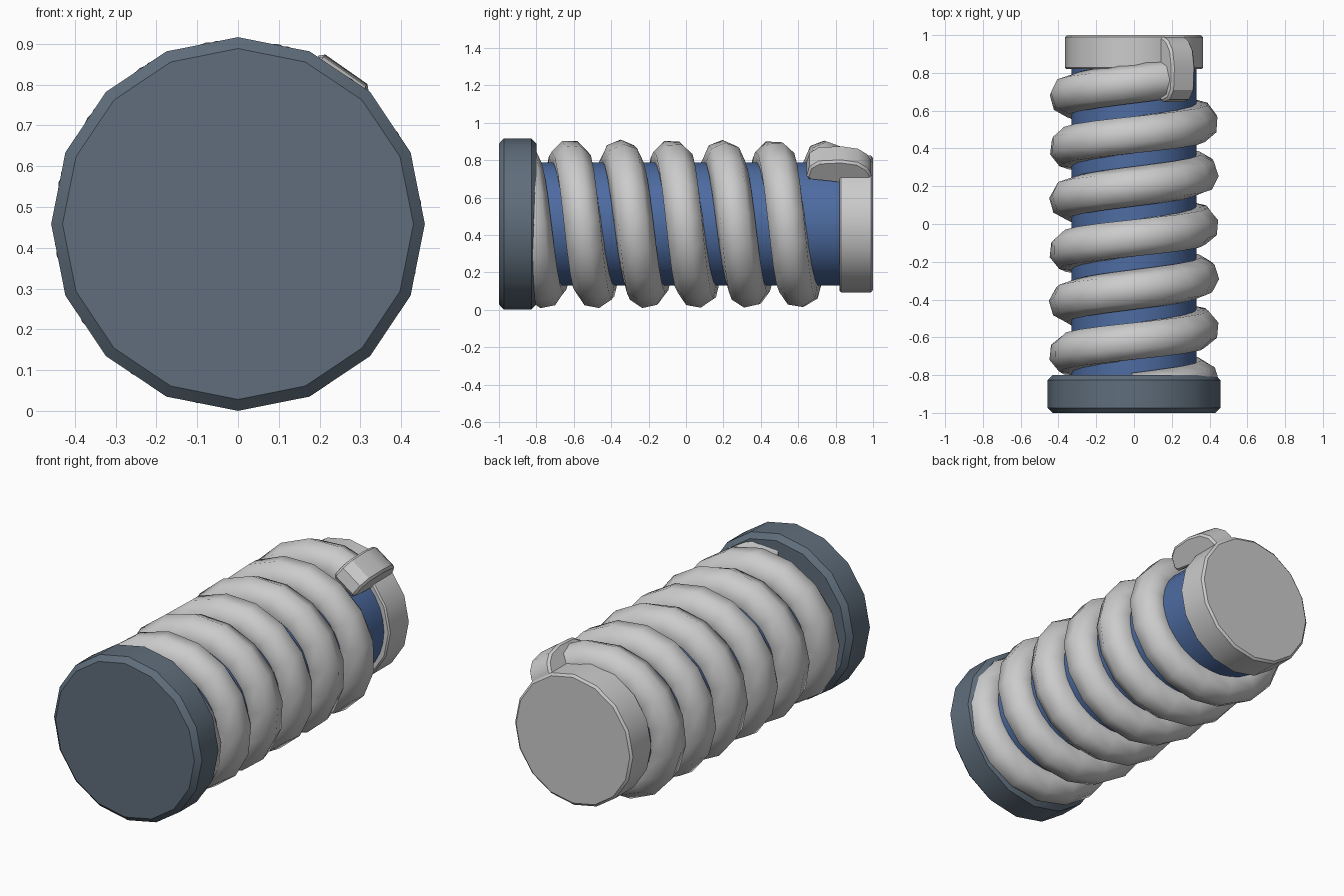
import bpy, bmesh
from math import pi, sin, cos, radians
from mathutils import Matrix, Vector

if "Cube" in bpy.data.objects:
    bpy.data.objects.remove(bpy.data.objects["Cube"])

AXIS = 0.4585      # height of the long axis
PITCH = 0.273      # coil advance per turn


def material(name, rgb):
    m = bpy.data.materials.new(name)
    m.use_nodes = True
    m.diffuse_color = (*rgb, 1)
    m.node_tree.nodes["Principled BSDF"].inputs["Base Color"].default_value = (*rgb, 1)
    return m


slate = material("slate", (0.115, 0.155, 0.2))
blue = material("blue", (0.075, 0.15, 0.36))
grey = material("light grey", (0.6, 0.6, 0.6))


def finish(name, bm, mat, angle=30):
    bmesh.ops.recalc_face_normals(bm, faces=bm.faces)
    mesh = bpy.data.meshes.new(name)
    bm.to_mesh(mesh)
    bm.free()
    mesh.materials.append(mat)
    ob = bpy.data.objects.new(name, mesh)
    bpy.context.collection.objects.link(ob)
    bpy.ops.object.select_all(action='DESELECT')
    bpy.context.view_layer.objects.active = ob
    ob.select_set(True)
    bpy.ops.object.shade_smooth_by_angle(angle=radians(angle))
    return ob


def around(angle, radius, y):
    """Point at an angle around the long axis (0 = +x, 90 degrees = up)."""
    return Vector((radius * cos(angle), y, AXIS + radius * sin(angle)))


def skin(bm, rings):
    """Join closed rings of points into a capped tube."""
    loops = [[bm.verts.new(p) for p in ring] for ring in rings]
    n = len(loops[0])
    for a, b in zip(loops, loops[1:]):
        for i in range(n):
            j = (i + 1) % n
            bm.faces.new((a[i], a[j], b[j], b[i]))
    bm.faces.new(loops[0])
    bm.faces.new(loops[-1])


def lathe(name, profile, mat, sides=16):
    """Turned part from (y, radius) pairs."""
    bm = bmesh.new()
    skin(bm, [[around(2 * pi * i / sides, r, y) for i in range(sides)] for y, r in profile])
    return finish(name, bm, mat)


# Turned parts
lathe("front_cap", [(-1, 0.43), (-0.973, 0.458), (-0.827, 0.458), (-0.8, 0.43)], slate)
lathe("core", [(-0.9, 0.33), (0.9, 0.33)], blue, 32)
lathe("back_cap", [(0.82, 0.357), (0.828, 0.365), (0.99, 0.365), (1, 0.352)], grey)

# Coil: an eight-sided tube climbing the core, twisting half a facet per turn
COIL_R, TUBE_R, SIDES, STEPS = 0.347, 0.105, 8, 16
TURNS = 6 + 35 / 360
count = round(TURNS * STEPS)
rings = []
for k in range(count + 1):
    turn = TURNS * k / count
    angle = pi / 2 - turn * 2 * pi
    out = Vector((cos(angle), 0, sin(angle)))
    run = Vector((sin(angle), PITCH / (2 * pi * COIL_R), -cos(angle))).normalized()
    side = run.cross(out)
    centre = around(angle, COIL_R, -0.893 + PITCH * turn)
    twist = turn * pi / SIDES
    rings.append([centre + TUBE_R * (out * cos(twist + 2 * pi * i / SIDES)
                                     + side * sin(twist + 2 * pi * i / SIDES))
                  for i in range(SIDES)])
coil = bmesh.new()
skin(coil, rings)
finish("coil", coil, grey, 60)

# Clip: a curved bar holding the end of the coil to the back cap
profile = [(0.995, 0.3), (0.99, 0.37), (0.97, 0.41), (0.92, 0.447), (0.83, 0.463),
           (0.71, 0.456), (0.66, 0.42), (0.645, 0.36), (0.66, 0.335), (0.83, 0.325)]
clip = bmesh.new()
skin(clip, [[Vector((r, y, w)) for y, r in profile] for w in (-0.075, 0.075)])
rims = [f for f in clip.faces if len(f.verts) == len(profile)]
bmesh.ops.bevel(clip, geom=list({e for f in rims for e in f.edges}), offset=0.012,
                segments=1, affect='EDGES')
tilt = Matrix.Rotation(-radians(55), 4, 'Y')
bmesh.ops.transform(clip, matrix=Matrix.Translation((0, 0, AXIS)) @ tilt, verts=clip.verts)
finish("clip", clip, grey)
